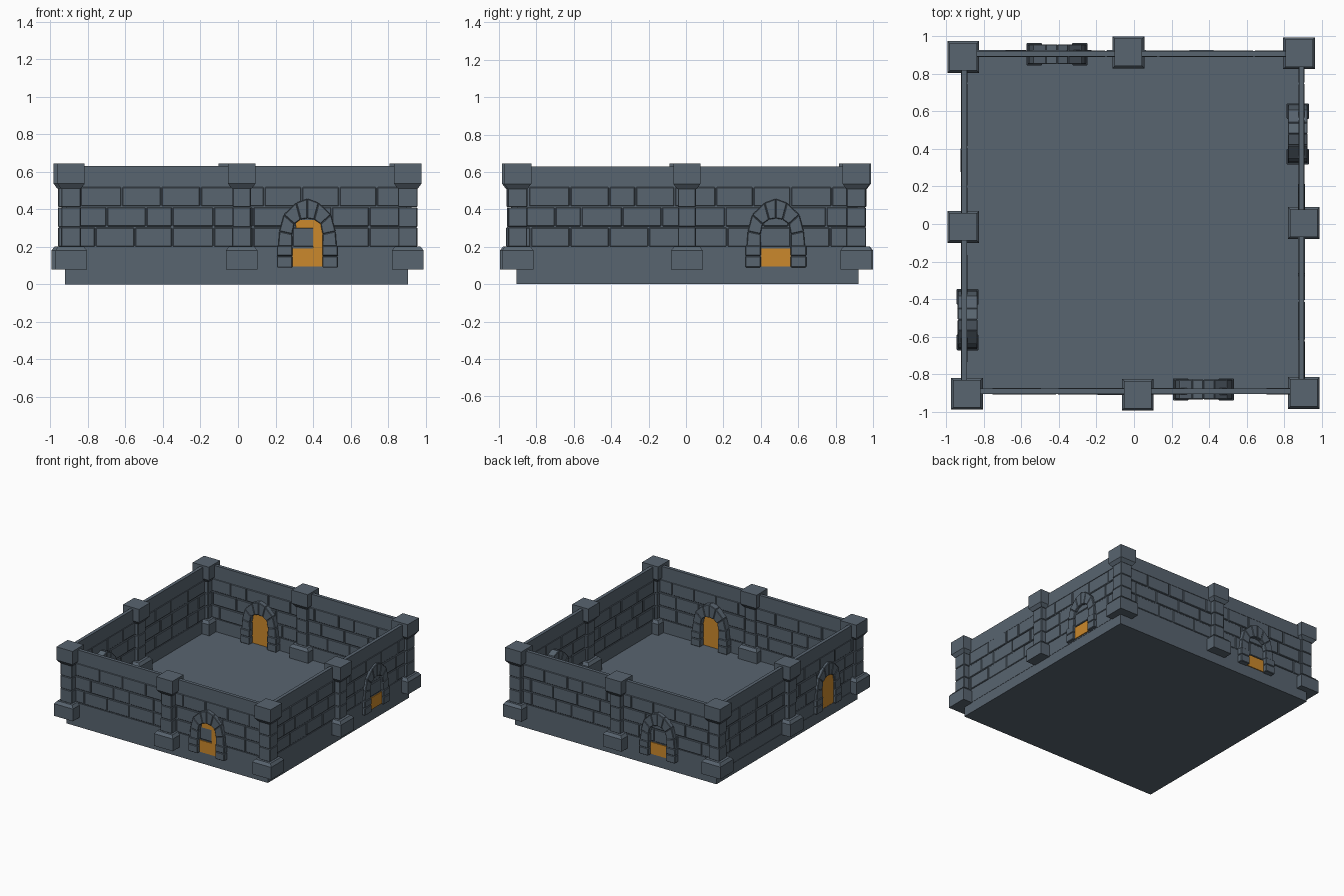
import bpy, bmesh, math, random
from mathutils import Matrix, Vector

if "Cube" in bpy.data.objects:
    bpy.data.objects.remove(bpy.data.objects["Cube"])

random.seed(4)


def material(name, col):
    m = bpy.data.materials.new(name)
    m.diffuse_color = (*col, 1)
    m.use_nodes = True
    m.node_tree.nodes["Principled BSDF"].inputs["Base Color"].default_value = m.diffuse_color
    return m


STONE = material("slate stone", (0.098, 0.128, 0.160))
DOOR = material("orange door", (0.60, 0.25, 0.025))


def box(bm, x0, x1, y0, y1, z0, z1):
    mat = Matrix.Translation(((x0 + x1) / 2, (y0 + y1) / 2, (z0 + z1) / 2)) @ \
        Matrix.Diagonal((x1 - x0, y1 - y0, z1 - z0, 1))
    bmesh.ops.create_cube(bm, size=1, matrix=mat)


def prism(bm, pts, y0, y1):
    """Extrude an outline in x, z from y0 to y1."""
    f = bm.faces.new([bm.verts.new((x, y0, z)) for x, z in pts])
    out = bmesh.ops.extrude_face_region(bm, geom=[f])["geom"]
    bmesh.ops.translate(bm, vec=(0, y1 - y0, 0),
                        verts=[v for v in out if isinstance(v, bmesh.types.BMVert)])


def stack(bm, levels):
    """Square profile through (half width, height) levels."""
    rings = [[bm.verts.new((sx * h, sy * h, z)) for sx, sy in
              ((-1, -1), (1, -1), (1, 1), (-1, 1))] for h, z in levels]
    for a, b in zip(rings, rings[1:]):
        for i in range(4):
            j = (i + 1) % 4
            bm.faces.new((a[i], a[j], b[j], b[i]))
    bm.faces.new(rings[0][::-1])
    bm.faces.new(rings[-1])


def finish(name, bm, mat, matrix=Matrix(), bevel=0):
    bmesh.ops.recalc_face_normals(bm, faces=bm.faces)
    me = bpy.data.meshes.new(name)
    bm.to_mesh(me)
    bm.free()
    me.materials.append(mat)
    ob = bpy.data.objects.new(name, me)
    bpy.context.collection.objects.link(ob)
    ob.matrix_world = matrix
    if bevel:
        mod = ob.modifiers.new("bevel", "BEVEL")
        mod.width = bevel
        mod.segments = 1
    return ob


# Floor slab
bm = bmesh.new()
box(bm, -0.922, 0.905, -0.905, 0.922, 0, 0.09)
finish("floor_slab", bm, STONE)

# Posts: plinth, stacked shaft blocks, flared cap
posts = [(-0.91, 0.89), (-0.03, 0.915), (0.88, 0.91), (-0.91, -0.015),
         (0.905, 0.005), (-0.89, -0.905), (0.02, -0.91), (0.905, -0.9)]
for i, (x, y) in enumerate(posts):
    at = Matrix.Translation((x, y, 0))
    bm = bmesh.new()
    stack(bm, [(0.085, 0.08), (0.085, 0.18), (0.068, 0.202), (0.045, 0.202)])
    stack(bm, [(0.045, 0.51), (0.053, 0.51), (0.073, 0.537), (0.073, 0.645)])
    finish("post_ends_%d" % i, bm, STONE, at)
    bm = bmesh.new()
    for r in range(3):
        h = 0.05 + random.uniform(-0.003, 0.003)
        z = 0.2 + r * 0.106
        box(bm, -h, h, -h, h, z, z + 0.105)
    finish("post_shaft_%d" % i, bm, STONE, at, 0.004)

# Half arch joints: outer x, z then inner x, z
joints = [(0.156, 0.203, 0.08, 0.203), (0.150, 0.283, 0.081, 0.268),
          (0.126, 0.372, 0.070, 0.322), (0.060, 0.435, 0.036, 0.346),
          (0.0, 0.457, 0.0, 0.352)]

# Walls in a local frame: x along the wall, -y outward
# name, distance, door position, arch inset, visible outer door panels (x0, x1, z0, z1)
low = (-0.08, 0.08, 0.095, 0.192)
walls = [
    ("front", 0.892, 0.37, 0.010, [low, (0.03, 0.08, 0.19, 0.30), (-0.06, 0.075, 0.30, 0.342)]),
    ("right", 0.893, 0.48, 0.020, [low]),
    ("back", 0.908, 0.41, 0.003, [low]),
    ("left", 0.905, 0.51, 0.018, [low, (-0.08, 0.08, 0.19, 0.30), (-0.07, 0.07, 0.30, 0.342)]),
]
for k, (name, dist, door_x, inset, panels) in enumerate(walls):
    frame = Matrix.Rotation(k * math.pi / 2, 4, "Z") @ Matrix.Translation((0, -dist, 0))

    # Wall core with plain lower and upper bands
    bm = bmesh.new()
    box(bm, -0.9, 0.9, -0.009, 0.009, 0.18, 0.53)
    box(bm, -0.9, 0.9, -0.014, 0.014, 0.085, 0.195)
    box(bm, -0.9, 0.9, -0.014, 0.014, 0.52, 0.63)
    finish(name + "_wall", bm, STONE, frame)

    # Staggered bricks, showing on both faces
    bm = bmesh.new()
    for r in range(3):
        z = 0.198 + r * 0.108
        x = -0.87 + (0.0, 0.07, 0.13)[r] - 0.1
        while x < 0.87:
            w = random.choice((0.14, 0.2, 0.21, 0.22))
            a, b = max(x, -0.88), min(x + w, 0.88)
            if b - a > 0.03:
                d = random.uniform(0.013, 0.019)
                box(bm, a + 0.003, b - 0.003, -d, d, z + 0.003, z + 0.105)
            x += w
    finish(name + "_bricks", bm, STONE, frame, 0.004)

    # Door surround: two blocks per jamb and eight arch stones
    at = frame @ Matrix.Translation((door_x, inset, 0))
    bm = bmesh.new()
    for s in (-1, 1):
        for z0, z1 in ((0.09, 0.15), (0.152, 0.206)):
            xs = sorted((s * 0.08, s * 0.163))
            box(bm, *xs, -0.059, 0.059, z0, z1)
        for a, b in zip(joints, joints[1:]):
            prism(bm, [(s * a[0], a[1]), (s * b[0], b[1]),
                       (s * b[2], b[3]), (s * a[2], a[3])], -0.053, 0.053)
    finish(name + "_door_arch", bm, STONE, at, 0.004)

    # Door leaf on the inner face, plus outer panels
    bm = bmesh.new()
    half = [(0.085, 0.092), (0.085, 0.27), (0.075, 0.322), (0.04, 0.35)]
    prism(bm, half + [(-x, z) for x, z in half[::-1]], 0.0, 0.022)
    for x0, x1, z0, z1 in panels:
        box(bm, x0, x1, -0.021, 0.0, z0, z1)
    finish(name + "_door", bm, DOOR, frame @ Matrix.Translation((door_x, 0, 0)))
